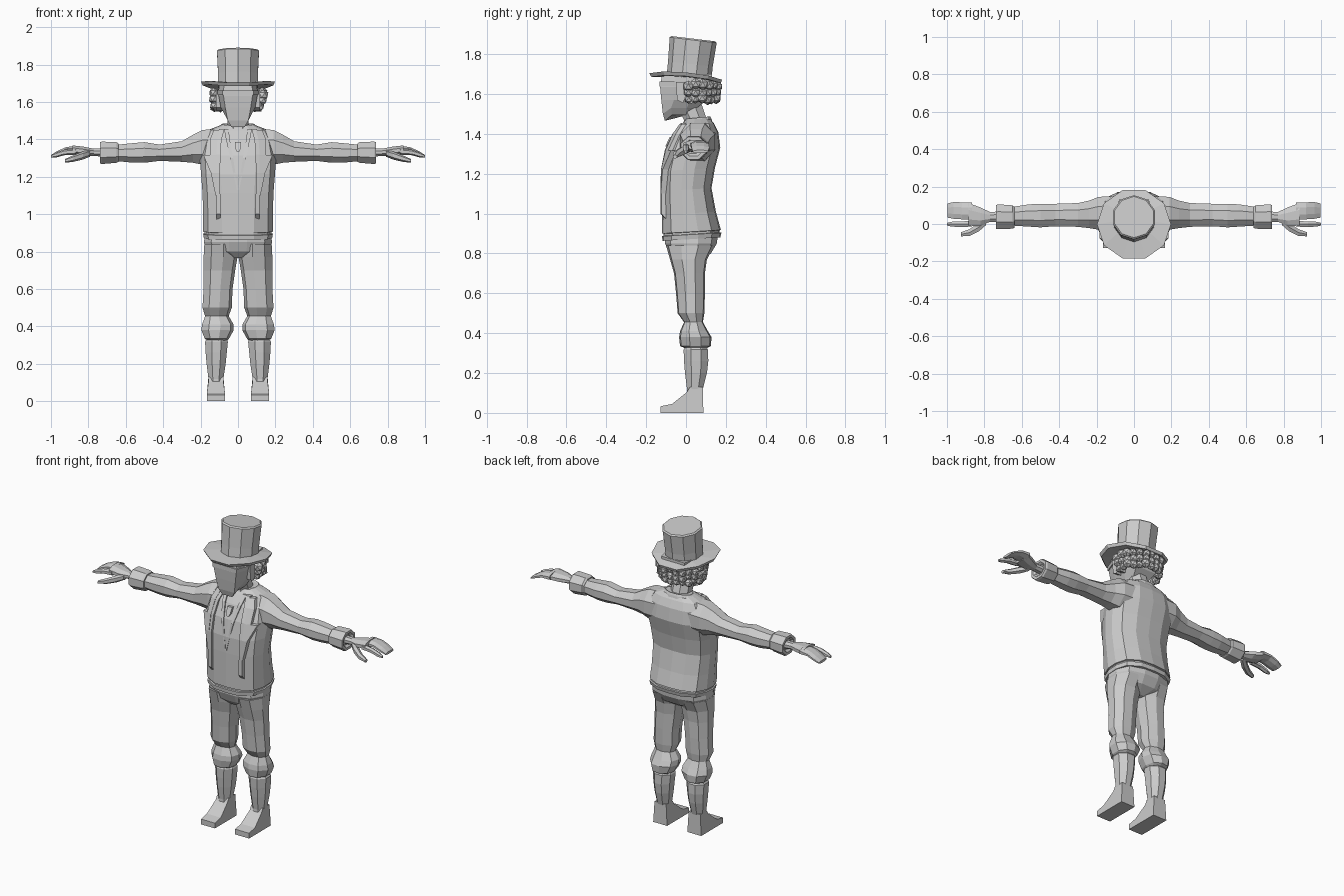
import bpy, bmesh, math, random
from mathutils import Vector

random.seed(4)
grey = bpy.data.materials.new("plain grey")
grey.diffuse_color = (0.6, 0.6, 0.6, 1)


def finish(name, bm, mirror=False):
    bmesh.ops.recalc_face_normals(bm, faces=bm.faces[:])
    me = bpy.data.meshes.new(name)
    bm.to_mesh(me)
    bm.free()
    me.materials.append(grey)
    ob = bpy.data.objects.new(name, me)
    bpy.context.collection.objects.link(ob)
    if mirror:
        m = ob.modifiers.new("mirror", 'MIRROR')
        m.use_mirror_merge = False
    return ob


def loft(name, rings, mirror=False):
    """Skin a list of equal-length point rings and cap both ends."""
    bm = bmesh.new()
    vs = [[bm.verts.new(p) for p in r] for r in rings]
    n = len(vs[0])
    for a, b in zip(vs, vs[1:]):
        for i in range(n):
            j = (i + 1) % n
            bm.faces.new((a[i], a[j], b[j], b[i]))
    bm.faces.new(vs[0])
    bm.faces.new(vs[-1])
    return finish(name, bm, mirror)


def oval(a0, a1, b0, b1, n, p):
    """Rounded-box outline between two limits on each axis."""
    pts = []
    for i in range(n):
        t = 2 * math.pi * (i + 0.5) / n
        c, s = math.cos(t), math.sin(t)
        k = (abs(c) ** p + abs(s) ** p) ** (-1 / p)
        pts.append((c * k, s * k))
    ma, mb = max(q[0] for q in pts), max(q[1] for q in pts)
    return [((a0 + a1) / 2 + u / ma * (a1 - a0) / 2,
             (b0 + b1) / 2 + v / mb * (b1 - b0) / 2) for u, v in pts]


def upright(rows, n, p=2.6, slope=0):
    """Rows of z, x0, x1, y0, y1."""
    return [[(u, v, z + slope * v) for u, v in oval(x0, x1, y0, y1, n, p)]
            for z, x0, x1, y0, y1 in rows]


def sideways(rows, n, p=2.2):
    """Rows of x, y0, y1, z0, z1."""
    return [[(x, u, v) for u, v in oval(y0, y1, z0, z1, n, p)]
            for x, y0, y1, z0, z1 in rows]


# jacket body with a hem groove
body = [(0.87, .182, -.118, .172), (0.893, .186, -.12, .178), (0.895, .178, -.112, .168),
        (0.905, .178, -.112, .168), (0.907, .186, -.12, .175), (1.0, .186, -.12, .15),
        (1.12, .19, -.12, .128), (1.22, .198, -.118, .145), (1.32, .205, -.098, .172),
        (1.40, .19, -.06, .162), (1.445, .16, -.025, .14), (1.475, .085, .0, .115)]
loft("jacket_body", upright([(z, -w, w, a, b) for z, w, a, b in body], 14, 2.8, 0.06))

# trousers: hips and legs
loft("hips", upright([(.765, -.05, .05, -.05, .07), (.80, -.17, .17, -.085, .125),
                      (.85, -.182, .182, -.105, .155), (.90, -.175, .175, -.105, .16)], 12, 2.8))
loft("trouser_leg", upright([
    (.325, .06, .165, -.005, .105), (.335, .05, .178, -.03, .125), (.38, .026, .196, -.035, .128),
    (.41, .026, .192, -.03, .11), (.455, .052, .176, -.01, .085), (.50, .036, .19, -.042, .092),
    (.60, .032, .184, -.05, .095), (.70, .018, .184, -.06, .095), (.77, .006, .184, -.08, .105),
    (.84, .006, .18, -.10, .14)], 9, 2.4), True)

# boots: shaft and wedge foot
loft("boot_shaft", upright([(.03, .075, .16, .0, .085), (.12, .078, .158, .005, .085),
                            (.2, .066, .168, -.005, .105), (.26, .06, .173, -.01, .112),
                            (.318, .054, .176, -.012, .11), (.33, .06, .168, -.005, .10)], 8, 2.5), True)
side = [(.087, 0), (-.128, 0), (-.128, .033), (-.07, .045), (.005, .105), (.02, .13), (.085, .13)]
loft("boot_foot", [[(.118 + s * (.048 if z < .1 else .04), y, z) for y, z in side] for s in (-1, 1)], True)

# sleeves and cuffs
loft("sleeve", sideways([
    (.08, -.02, .15, 1.26, 1.46), (.19, -.03, .145, 1.265, 1.45), (.24, -.022, .125, 1.275, 1.425),
    (.30, -.015, .112, 1.28, 1.39), (.42, -.012, .108, 1.285, 1.372), (.50, -.018, .108, 1.275, 1.385),
    (.56, -.014, .105, 1.275, 1.38), (.66, -.008, .09, 1.285, 1.37)], 8), True)
loft("cuff", sideways([
    (.64, -.02, .092, 1.28, 1.378), (.65, -.025, .10, 1.275, 1.385), (.728, -.028, .105, 1.268, 1.388),
    (.738, -.025, .10, 1.272, 1.385), (.738, -.01, .085, 1.288, 1.37), (.725, .0, .07, 1.30, 1.36)], 8), True)

# hands: palm, joined fingers, index finger and thumb
loft("palm", sideways([(.70, .01, .068, 1.305, 1.352), (.77, .012, .064, 1.312, 1.35),
                       (.82, -.01, .088, 1.312, 1.36), (.885, -.012, .112, 1.322, 1.368)], 8), True)
loft("fingers", sideways([(.865, .022, .115, 1.325, 1.366), (.92, .025, .116, 1.328, 1.358),
                          (.965, .028, .117, 1.312, 1.338), (.997, .034, .11, 1.303, 1.318)], 8), True)
loft("index_finger", sideways([(.865, -.014, .016, 1.318, 1.352), (.93, -.016, .014, 1.315, 1.345),
                               (.975, -.014, .012, 1.302, 1.33), (1.0, -.008, .006, 1.302, 1.316)], 6), True)
loft("thumb", sideways([(.79, -.005, .035, 1.308, 1.345), (.83, -.04, .005, 1.292, 1.335),
                        (.88, -.064, -.028, 1.28, 1.315), (.925, -.066, -.044, 1.275, 1.295)], 6), True)

# jacket front: edge strip and notched lapel laid over the chest
def chest(x, z):
    """Depth of the chest surface at a height."""
    prof = [(b[0], b[2]) for b in body if b[0] < .894 or b[0] > .906]
    y = prof[-1][1]
    for (z0, y0), (z1, y1) in zip(prof, prof[1:]):
        if z0 <= z <= z1:
            y = y0 + (y1 - y0) * (z - z0) / (z1 - z0)
            break
    return y + max(0, abs(x) - .1) * .25 * (1 if z < 1.3 else 1.6)


def panel(name, rows, lift, mirror=True):
    """Rows of z, inner x, outer x."""
    loft(name, [[(a, chest(a, z) - lift, z), (b, chest(b, z) - lift, z),
                 (b, chest(b, z) + .03, z), (a, chest(a, z) + .03, z)] for z, a, b in rows], mirror)


panel("jacket_edge", [(.865, .094, .116), (1.0, .094, .116), (1.12, .095, .116),
                      (1.22, .096, .118), (1.32, .094, .12), (1.40, .088, .115), (1.455, .072, .1)], .008)
panel("lapel", [(1.10, .112, .12), (1.22, .114, .145), (1.315, .116, .185), (1.317, .116, .15),
                (1.40, .11, .15), (1.45, .095, .13)], .011)
panel("shirt_collar", [(1.13, .0, .006), (1.3, .026, .042), (1.40, .044, .064), (1.455, .05, .074)], .005)
panel("neck_pin", [(1.335, -.006, .006), (1.35, -.014, .014), (1.385, -.016, .016)], .014, False)

# standing jacket collar and neck
loft("jacket_collar", upright([(1.42, -.12, .12, -.02, .14), (1.462, -.098, .098, .0, .128),
                               (1.475, -.085, .085, .01, .122), (1.465, -.07, .07, .02, .105)], 12, 2.2, .1))
loft("neck", upright([(1.40, -.075, .075, -.02, .12), (1.47, -.058, .058, -.01, .105),
                      (1.56, -.055, .055, -.055, .075)], 8, 2.2))

# head with a flat face
def face_ring(z, wf, yf, ws, ym, wb, yb, drop=0):
    half = [(wf, yf, z), (ws, ym, z + drop), (ws, ym + .08, z + drop), (wb, yb, z + drop)]
    return half + [(-x, y, q) for x, y, q in reversed(half)]


loft("head", [face_ring(1.465, .035, -.106, .045, -.07, .03, .025, .03),
              face_ring(1.50, .055, -.116, .07, -.075, .05, .055, .03),
              face_ring(1.57, .068, -.124, .092, -.06, .07, .105),
              face_ring(1.635, .078, -.13, .104, -.06, .08, .13),
              face_ring(1.70, .075, -.12, .102, -.05, .08, .13)])
loft("brow", [face_ring(1.638, .082, -.134, .108, -.065, .06, .06),
              face_ring(1.662, .084, -.134, .11, -.065, .06, .06)])
loft("sideburn", [[(x, -.045, 1.57), (x, -.015, 1.555), (x, .005, 1.6), (x, .01, 1.66),
                   (x, -.05, 1.66)] for x in (.08, .118)], True)
loft("ear", [[(x, .0, 1.56), (x, .03, 1.55), (x + .008, .045, 1.59), (x + .01, .04, 1.635),
              (x, .005, 1.63)] for x in (.09, .125)], True)

# curly hair round the back of the head
bm = bmesh.new()
for row, z in enumerate((1.575, 1.61, 1.645)):
    for i in range(13):
        t = math.radians(-8 + 196 * i / 12)
        r = .118 + .006 * row + random.uniform(-.006, .006)
        made = bmesh.ops.create_icosphere(bm, subdivisions=1, radius=random.uniform(.022, .03))
        c = Vector((math.cos(t) * (r + .004), .03 + math.sin(t) * r, z + random.uniform(-.008, .008)))
        for v in made["verts"]:
            v.co += c
finish("hair", bm)

# hat: sides of the brim curl up, front and back droop
def brim_ring(r, dz, n=10):
    out = []
    for i in range(n):
        t = 2 * math.pi * (i + .5) / n + math.pi / 2
        x, y = math.cos(t) * r * 1.03, math.sin(t) * r * 1.0
        k = (r / .185) ** 2
        out.append((x, y + .02 * (1 - k), 1.685 + dz + k * (.028 * abs(math.cos(t)) - .012) - .09 * y))
    return out


loft("hat_brim", [brim_ring(.10, -.006), brim_ring(.183, -.012), brim_ring(.192, .006), brim_ring(.10, .014)])
crown = []
for z, r, yc in ((1.68, .112, .015), (1.75, .112, .022), (1.87, .118, .036), (1.877, .110, .037)):
    crown.append([(r * math.cos(a), yc + r * math.sin(a), z - .12 * r * math.sin(a))
                  for a in (2 * math.pi * (i + .5) / 10 for i in range(10))])
loft("hat_crown", crown)
